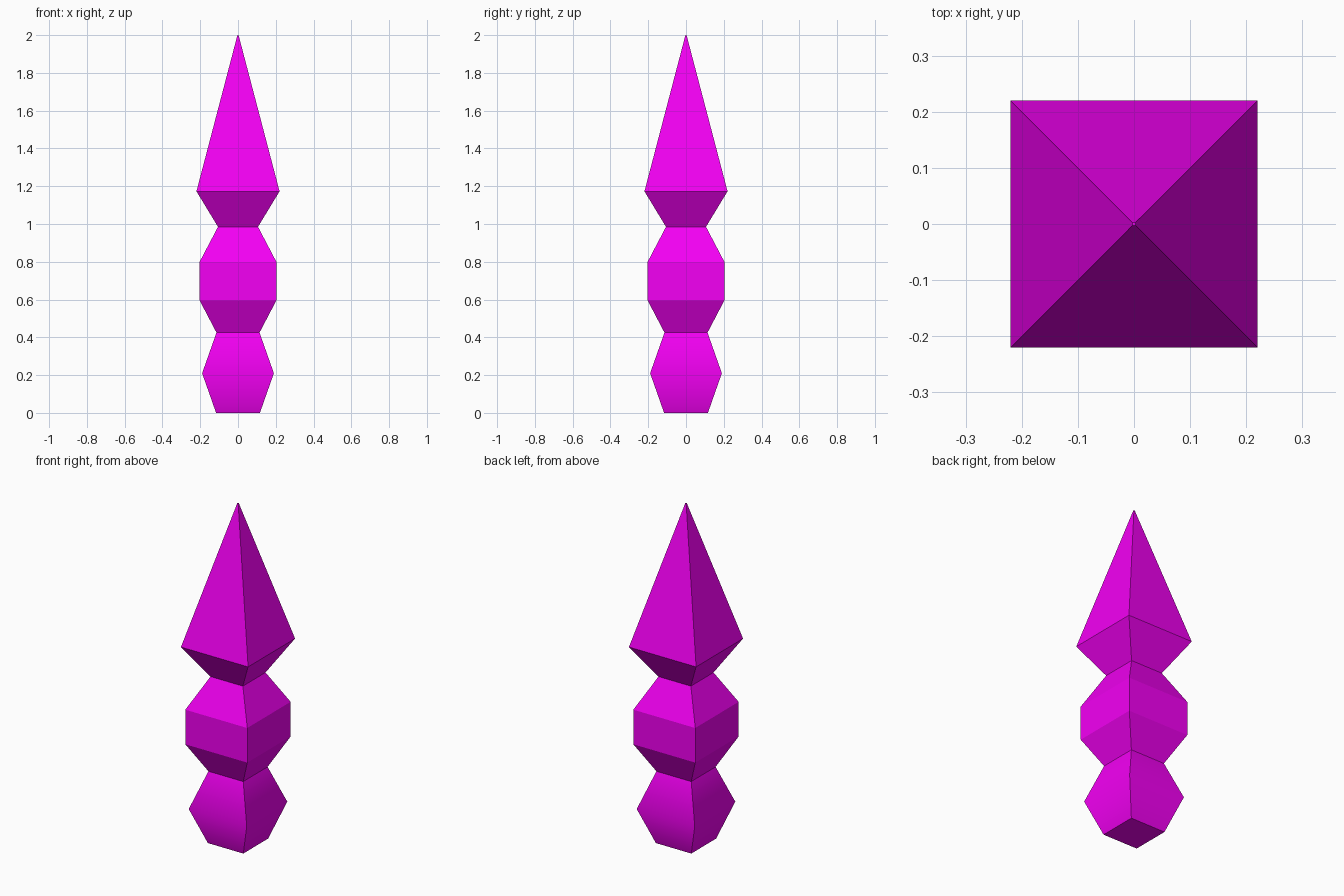
import bpy
import bmesh

if "Cube" in bpy.data.objects:
    bpy.data.objects.remove(bpy.data.objects["Cube"])

magenta = bpy.data.materials.new("magenta")
magenta.diffuse_color = (0.9, 0.0, 0.9, 1.0)
magenta.use_nodes = True
magenta.node_tree.nodes["Principled BSDF"].inputs["Base Color"].default_value = magenta.diffuse_color


def square_turning(name, profile, cap_bottom=False, cap_top=False, smooth=False):
    """Stack square rings (half width, height) into a four-sided spindle section."""
    bm = bmesh.new()
    rings = [[bm.verts.new((sx * r, sy * r, z))
              for sx, sy in ((-1, -1), (1, -1), (1, 1), (-1, 1))]
             for r, z in profile]
    for low, high in zip(rings, rings[1:]):
        for i in range(4):
            j = (i + 1) % 4
            face = bm.faces.new((low[i], low[j], high[j], high[i]))
            face.smooth = smooth
            # corners stay crisp even where the bulge is smooth
            bm.edges.get((low[i], high[i])).smooth = False
    if cap_bottom:
        bm.faces.new(rings[0][::-1])
    if cap_top:
        bm.faces.new(rings[-1])
    for ring in (rings[0], rings[-1]):
        for i in range(4):
            bm.edges.get((ring[i], ring[(i + 1) % 4])).smooth = False
    mesh = bpy.data.meshes.new(name)
    bm.to_mesh(mesh)
    bm.free()
    mesh.materials.append(magenta)
    obj = bpy.data.objects.new(name, mesh)
    bpy.context.collection.objects.link(obj)
    return obj


# Softly shaded bottom bead
square_turning("lower_bead", [(0.116, 0.0), (0.19, 0.21), (0.114, 0.425)],
               cap_bottom=True, smooth=True)

# Faceted middle block
square_turning("middle_bead", [(0.114, 0.425), (0.203, 0.595), (0.203, 0.80), (0.106, 0.985)])

# Tall pointed top
square_turning("spire", [(0.106, 0.985), (0.22, 1.173), (0.003, 2.0)], cap_top=True)
